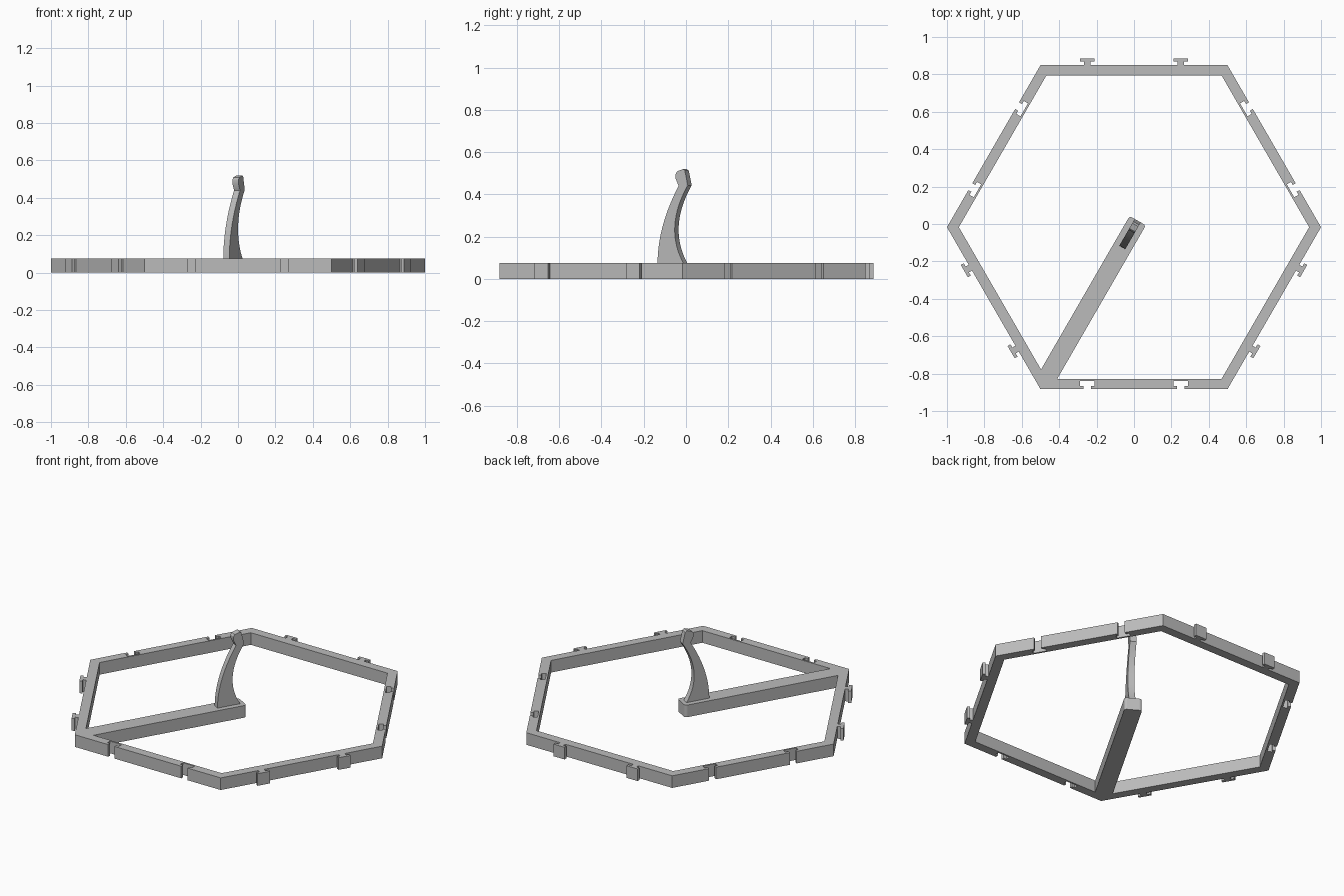
import bpy
import bmesh
from math import radians, sin, cos, sqrt
from mathutils import Vector, Matrix
from mathutils.geometry import interpolate_bezier

cube = bpy.data.objects.get("Cube")
if cube:
    bpy.data.objects.remove(cube)

HEIGHT = 0.075
APOTHEM = sqrt(3) / 2
WALL = 0.055
CENTRE = Vector((0, -0.017, 0))

grey = bpy.data.materials.new("plain grey")
grey.use_nodes = True
grey.diffuse_color = (0.5, 0.5, 0.5, 1)
grey.node_tree.nodes["Principled BSDF"].inputs["Base Color"].default_value = grey.diffuse_color


def extruded(name, outlines, direction, matrix=None, smooth=False):
    """Join flat outlines, extrude them along a direction and place the result."""
    bm = bmesh.new()
    for outline in outlines:
        bm.faces.new([bm.verts.new(p) for p in outline])
    bmesh.ops.remove_doubles(bm, verts=bm.verts, dist=0.0005)
    result = bmesh.ops.extrude_face_region(bm, geom=bm.faces[:], use_keep_orig=True)
    moved = [g for g in result["geom"] if isinstance(g, bmesh.types.BMVert)]
    bmesh.ops.translate(bm, verts=moved, vec=direction)
    bmesh.ops.recalc_face_normals(bm, faces=bm.faces)
    bm.transform(Matrix.Translation(CENTRE) @ (matrix or Matrix()))
    mesh = bpy.data.meshes.new(name)
    bm.to_mesh(mesh)
    bm.free()
    mesh.materials.append(grey)
    obj = bpy.data.objects.new(name, mesh)
    bpy.context.collection.objects.link(obj)
    if smooth:
        bpy.ops.object.select_all(action='DESELECT')
        obj.select_set(True)
        bpy.context.view_layer.objects.active = obj
        bpy.ops.object.shade_smooth_by_angle(angle=radians(30))
    return obj


def t_shape(x, neck, head, mid, end):
    """T outline along a side: offset along it, and distance out from it."""
    half = [(neck, 0), (neck, mid), (head, mid), (head, end)]
    return [(x - a, d) for a, d in half] + [(x + a, d) for a, d in reversed(half)]


def side(angle, is_tab):
    """One mitred side with two T tabs or two matching slots."""
    shape = (0.018, 0.038, 0.019, 0.037) if is_tab else (0.021, 0.04, -0.018, -0.044)
    inner = 0.5 * (APOTHEM - WALL) / APOTHEM
    points = [(-0.5, 0)]
    for x in (-0.25, 0.25):
        points += t_shape(x, *shape)
    points += [(0.5, 0), (inner, -WALL), (-inner, -WALL)]
    normal = Vector((cos(angle), sin(angle), 0))
    along = Vector((sin(angle), -cos(angle), 0))
    return [normal * (APOTHEM + d) + along * x for x, d in points]


# Hexagonal frame, tabs and slots alternating
sides = [side(radians(30 + 60 * i), i % 2 == 1) for i in range(6)]
extruded("hexagon_frame", sides, (0, 0, HEIGHT))

# Arm from one inner corner to just past the middle, with rounded end corners
turn = Matrix.Rotation(radians(60), 4, 'Z')
corner = -(APOTHEM - WALL) / APOTHEM
half, end, r = 0.05, 0.04, 0.015
right_edge = [(corner + half / sqrt(3), -half)]
for i in range(5):
    a = radians(90 * i / 4)
    right_edge.append((end - r + r * sin(a), -half + r - r * cos(a)))
left_edge = [(x, -y) for x, y in reversed(right_edge)]
arm = [(x, y, 0) for x, y in [(corner, 0)] + right_edge + left_edge]
extruded("support_arm", [arm], (0, 0, HEIGHT), turn)


# Curved post with a small head, profiled along the arm
def curve(start, control, finish):
    s, c, f = (Vector((p[0], 0, p[1])) for p in (start, control, finish))
    return interpolate_bezier(s, s.lerp(c, 2 / 3), f.lerp(c, 2 / 3), f, 20)


base = HEIGHT - 0.003
front = curve((-0.125, base), (-0.125, 0.25), (-0.01, 0.44))
back = curve((0.04, 0.443), (-0.091, 0.241), (0.018, base))
head = [Vector((x, 0, z)) for x, z in
        [(-0.027, 0.476), (-0.026, 0.497), (-0.018, 0.509), (0.014, 0.52), (0.024, 0.512)]]
WIDTH = 0.037
shift = Matrix.Translation((0, -WIDTH / 2, 0))
extruded("curved_post", [front + head + back], (0, WIDTH, 0), turn @ shift, smooth=True)
